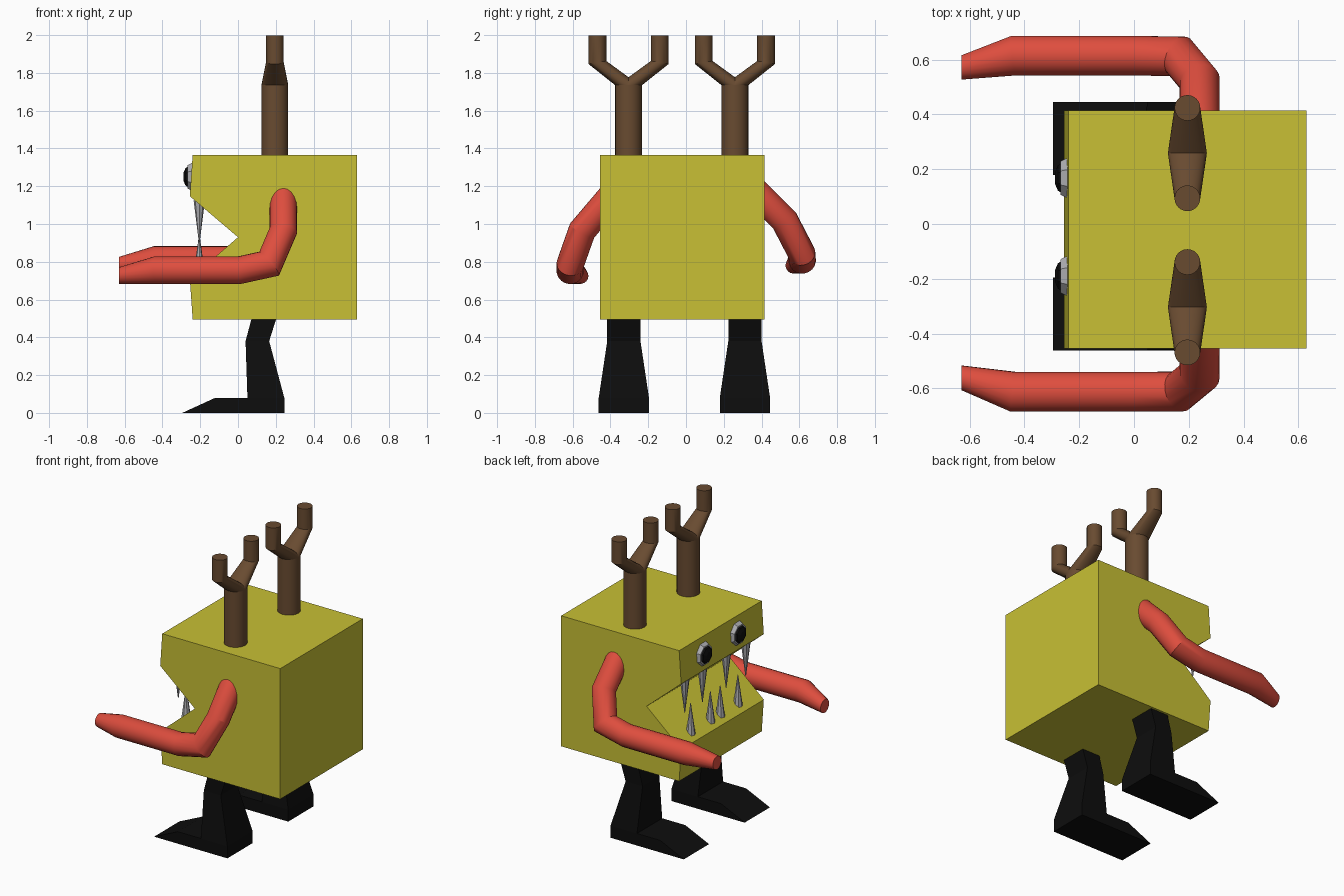
import bpy, bmesh, math
from mathutils import Vector

if "Cube" in bpy.data.objects:
    bpy.data.objects.remove(bpy.data.objects["Cube"])


def material(name, rgb):
    m = bpy.data.materials.new(name)
    m.diffuse_color = (*rgb, 1)
    m.use_nodes = True
    m.node_tree.nodes["Principled BSDF"].inputs["Base Color"].default_value = m.diffuse_color
    return m


YELLOW = material("yellow", (0.58, 0.53, 0.035))
RED = material("red", (0.73, 0.075, 0.048))
BROWN = material("brown", (0.14, 0.07, 0.03))
BLACK = material("black", (0.004, 0.004, 0.004))
GREY = material("grey", (0.42, 0.42, 0.44))


def loft(name, mat, stacks, smooth=False):
    """Each stack is a list of equal-length rings, skinned and capped."""
    bm = bmesh.new()
    for rings in stacks:
        loops = [[bm.verts.new(p) for p in r] for r in rings]
        n = len(loops[0])
        for a, b in zip(loops, loops[1:]):
            for i in range(n):
                j = (i + 1) % n
                bm.faces.new((a[i], a[j], b[j], b[i]))
        bm.faces.new(loops[0][::-1])
        bm.faces.new(loops[-1])
    bmesh.ops.recalc_face_normals(bm, faces=bm.faces[:])
    me = bpy.data.meshes.new(name)
    bm.to_mesh(me)
    bm.free()
    me.materials.append(mat)
    ob = bpy.data.objects.new(name, me)
    bpy.context.collection.objects.link(ob)
    if smooth:
        bpy.ops.object.select_all(action='DESELECT')
        ob.select_set(True)
        bpy.context.view_layer.objects.active = ob
        bpy.ops.object.shade_smooth_by_angle(angle=math.radians(28))
    return ob


def angles(n, offset=0.0):
    return [2 * math.pi * (i + offset) / n for i in range(n)]


def disc_z(x, y, z, r, n):
    return [(x + r * math.cos(a), y + r * math.sin(a), z) for a in angles(n)]


def disc_x(x, y, z, r, n=8):
    return [(x, y + r * math.cos(a), z + r * math.sin(a)) for a in angles(n, 0.5)]


# Body: side profile with the mouth notch, extruded across y
profile = [(-0.24, 0.495), (0.63, 0.495), (0.63, 1.365), (-0.24, 1.365),
           (-0.255, 1.147), (0.0, 0.93), (-0.255, 0.71)]
loft("body", YELLOW, [[[(x, y, z) for x, z in profile] for y in (-0.455, 0.415)]])


# Antlers: trunk plus two forked prongs
def prong(yc, s, n=24):
    base, low, top = [], [], []
    for a in angles(n):
        c, k = math.cos(a), math.sin(a)
        if k >= 0:   # crest over the middle of the trunk
            base.append((0.195 + 0.071 * c, yc, 1.735 + 0.042 * k))
        else:        # outer half of the trunk rim
            base.append((0.195 + 0.071 * c, yc - s * 0.071 * k, 1.735))
        y = yc + s * (0.165 - 0.047 * k)
        low.append((0.195 + 0.047 * c, y, 1.855 + 0.008 * k))
        top.append((0.195 + 0.047 * c, y, 1.998))
    return [base, low, top]


for side, yc in (("left", 0.259), ("right", -0.304)):
    trunk = [disc_z(0.195, yc, z, 0.071, 24) for z in (1.36, 1.735)]
    loft(side + "_antler", BROWN, [trunk, prong(yc, 1), prong(yc, -1)], True)


# Arms: mitred tube along a bent path, tapering to the hand
def tube(points, r, tip_scale, n=20):
    pts = [Vector(p) for p in points]
    dirs = [(b - a).normalized() for a, b in zip(pts, pts[1:])]
    u = dirs[0].orthogonal().normalized()
    v = dirs[0].cross(u)
    ring = [pts[0] + r * (math.cos(a) * u + math.sin(a) * v) for a in angles(n)]
    rings = [ring]
    for i, d in enumerate(dirs):
        p = pts[i + 1]
        last = i == len(dirs) - 1
        normal = Vector((-1, 0, 0)) if last else (d + dirs[i + 1]).normalized()
        ring = [q + d * ((p - q).dot(normal) / d.dot(normal)) for q in ring]
        if last:
            ring = [p + (q - p) * tip_scale for q in ring]
        rings.append(ring)
    return rings


right_path = [(0.24, -0.39, 1.153), (0.24, -0.55, 0.965), (0.165, -0.612, 0.79),
              (0.005, -0.613, 0.755), (-0.44, -0.613, 0.755), (-0.63, -0.562, 0.727)]
left_path = [(0.24, 0.35, 1.19), (0.24, 0.522, 1.018), (0.165, 0.612, 0.845),
             (0.005, 0.615, 0.81), (-0.44, 0.615, 0.81), (-0.63, 0.572, 0.782)]
for side, path in (("right", right_path), ("left", left_path)):
    loft(side + "_arm", RED, [tube(path, 0.073, 0.6)], True)

# Legs: bent rectangular shin and a wedge foot
leg_levels = [(0.50, 0.072, 0.203, 0.088), (0.38, 0.04, 0.165, 0.088),
              (0.08, 0.05, 0.245, 0.133), (0.0, 0.05, 0.245, 0.133)]
foot_profile = [(0.05, 0.0), (0.05, 0.08), (-0.12, 0.08), (-0.295, 0.0)]
for side, yc in (("left", 0.312), ("right", -0.329)):
    shin = [[(x0, yc - w, z), (x1, yc - w, z), (x1, yc + w, z), (x0, yc + w, z)]
            for z, x0, x1, w in leg_levels]
    foot = [[(x, yc + s * 0.133, z) for x, z in foot_profile] for s in (-1, 1)]
    loft(side + "_leg", BLACK, [shin, foot])

# Eyes: grey octagonal rims with black domed pupils
for side, y in (("left", 0.168), ("right", -0.19)):
    loft(side + "_eye_rim", GREY,
         [[disc_x(-0.238, y, 1.25, 0.083), disc_x(-0.268, y, 1.25, 0.066)]])
    loft(side + "_pupil", BLACK,
         [[disc_x(-0.266, y, 1.25, 0.058), disc_x(-0.278, y, 1.25, 0.05),
           disc_x(-0.288, y, 1.25, 0.025)]])

# Teeth: slim spikes from both jaws
upper = [[disc_z(-0.205, y, 1.125, 0.03, 8), disc_z(-0.205, y, 0.9, 0.002, 8)]
         for y in (0.306, 0.12, -0.13, -0.336)]
lower = [[disc_z(-0.205, y, 0.735, 0.03, 8), disc_z(-0.205, y, 0.94, 0.002, 8)]
         for y in (0.244, 0.037, -0.067, -0.253)]
loft("upper_teeth", GREY, upper)
loft("lower_teeth", GREY, lower)
